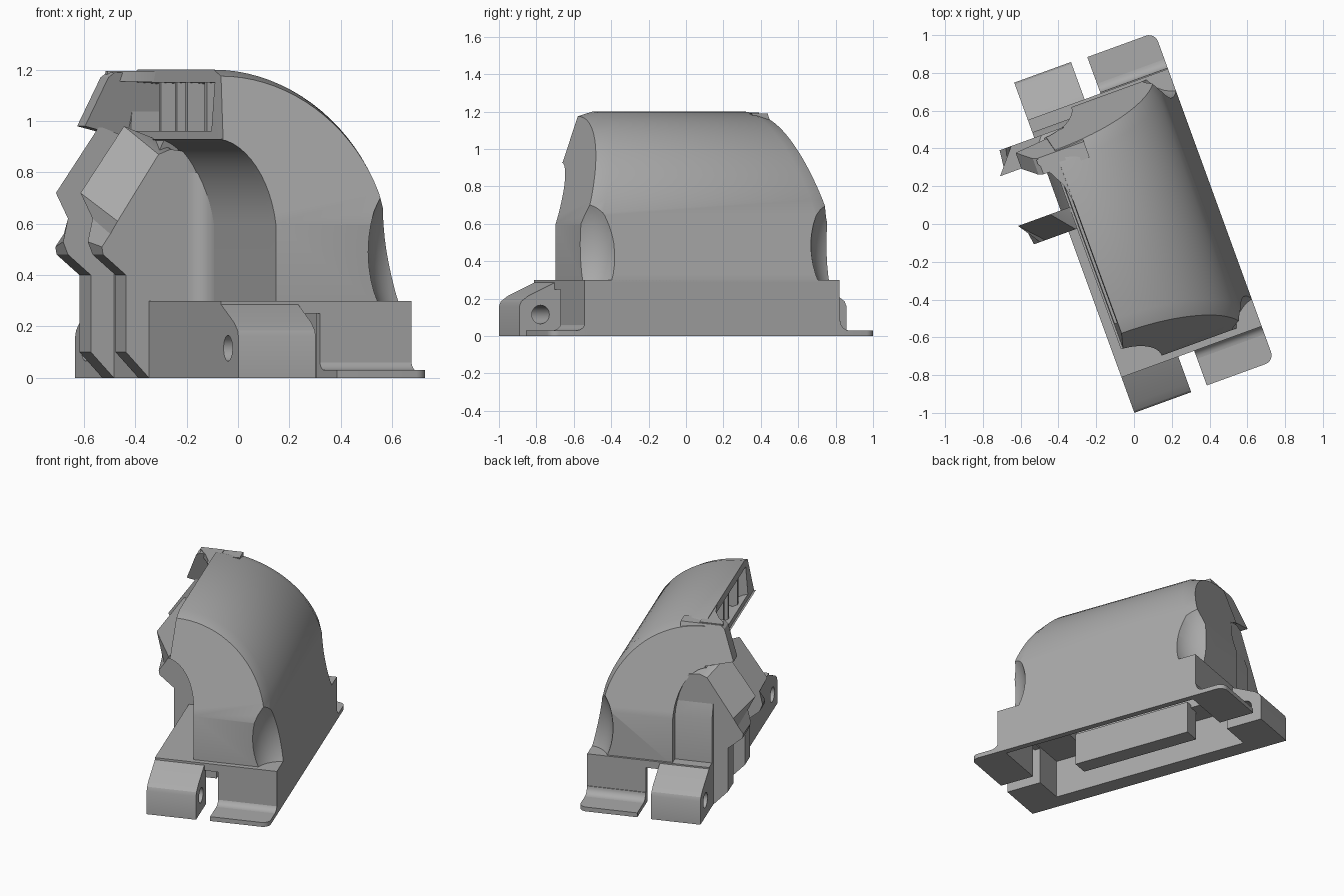
import bpy, bmesh
from math import sin, cos, radians
from mathutils import Matrix, Vector

cube = bpy.data.objects.get("Cube")
if cube:
    bpy.data.objects.remove(cube, do_unlink=True)

grey = bpy.data.materials.new("plastic grey")
grey.use_nodes = True
COLOR = (0.4, 0.4, 0.4, 1)
grey.diffuse_color = COLOR
grey.node_tree.nodes["Principled BSDF"].inputs["Base Color"].default_value = COLOR

TURN = Matrix.Rotation(radians(20), 4, 'Z')
PLACE = {'u': lambda p, t: (t, p[0], p[1]),
         'v': lambda p, t: (p[0], t, p[1]),
         'z': lambda p, t: (p[0], p[1], t)}
LEAN, LEAN_START = 0.32, 0.6


def finish(bm, name):
    bmesh.ops.recalc_face_normals(bm, faces=bm.faces)
    bm.transform(TURN)
    mesh = bpy.data.meshes.new(name)
    bm.to_mesh(mesh)
    bm.free()
    mesh.materials.append(grey)
    ob = bpy.data.objects.new(name, mesh)
    bpy.context.collection.objects.link(ob)
    return ob


def loft(name, sections, axis, lean=False):
    """Skin matching outlines along one body axis; lean tilts the ends in above a height."""
    bm = bmesh.new()
    rings = [[bm.verts.new(PLACE[axis](p, t)) for p in pts] for t, pts in sections]
    bm.faces.new(rings[0])
    bm.faces.new(rings[-1])
    n = len(rings[0])
    for r, q in zip(rings, rings[1:]):
        for i in range(n):
            j = (i + 1) % n
            bm.faces.new((r[i], r[j], q[j], q[i]))
    if lean:
        bmesh.ops.bisect_plane(bm, geom=bm.verts[:] + bm.edges[:] + bm.faces[:],
                               plane_co=(0, 0, LEAN_START), plane_no=(0, 0, 1))
        for v in bm.verts:
            v.co.y -= (1 if v.co.y > 0 else -1) * LEAN * max(0, v.co.z - LEAN_START)
    return finish(bm, name)


def prism(name, pts, axis, a, b, lean=False):
    return loft(name, [(a, pts), (b, pts)], axis, lean)


def box(name, u0, u1, v0, v1, z0, z1):
    return prism(name, [(u0, v0), (u1, v0), (u1, v1), (u0, v1)], 'z', z0, z1)


def ball(name, centre, radius, stretch):
    bm = bmesh.new()
    bmesh.ops.create_uvsphere(bm, u_segments=32, v_segments=20, radius=radius)
    bm.transform(Matrix.Translation(Vector(centre)) @ Matrix.Diagonal((1, 1, stretch, 1)))
    return finish(bm, name)


def cut(ob, *cutters):
    bpy.context.view_layer.objects.active = ob
    for c in cutters:
        m = ob.modifiers.new("cut", 'BOOLEAN')
        m.operation, m.solver, m.object = 'DIFFERENCE', 'EXACT', c
        bpy.ops.object.modifier_apply(modifier=m.name)


def arc(cu, cz, ru, rz, start, end, n):
    return [(cu + ru * cos(radians(start + (end - start) * i / n)),
             cz + rz * sin(radians(start + (end - start) * i / n))) for i in range(n + 1)]


def hood_outline(inset):
    r = 0.65 - inset
    return ([(0.45 - inset, 0.28), (0.45 - inset, 0.3)] + arc(-0.26, 0.55, r, r, 16, 90, 18)
            + [(-0.28, 0.93)] + arc(-0.31, 0.6, 0.21, 0.33, 85, 0, 12) + [(-0.1, 0.28)])


# Cutters: elbow passage, hollow underside, corner scoops, end notches
passage = prism("passage_cutter",
                [(0.40, 0.1), (0.40, 0.3)] + arc(-0.26, 0.55, 0.6, 0.6, 16, 90, 18)
                + [(-0.6, 1.15), (-0.6, 0.965)]
                + arc(-0.31, 0.6, 0.245, 0.365, 90, 0, 12) + [(-0.065, 0.1)],
                'v', -0.46, 0.46)
hollow = box("hollow_cutter", -0.23, 0.41, -0.70, 0.67, -0.1, 0.26)
scoops = [ball("scoop_cutter", (0.49, s * 0.76, 0.49), 0.215, 1.6) for s in (-1, 1)]
notches = [box("notch_cutter", -0.02, 0.07, s * 0.8, s * 0.6, -0.1, 0.25) for s in (-1, 1)]

# Arched hood with chamfered rims and leaning ends
hood = loft("hood", [(-0.705, hood_outline(0.025)), (-0.63, hood_outline(0)),
                     (0.62, hood_outline(0)), (0.695, hood_outline(0.025))], 'v', lean=True)
cut(hood, passage, *scoops)

# Base frame
base = box("base", -0.34, 0.45, -0.74, 0.71, 0, 0.3)
cut(base, hollow, passage, *notches)

for s, shift, end in ((-1, 0, "front"), (1, -0.02, "back")):
    def along(pts):
        return [(s * v + shift, z) for v, z in pts]

    # Hinge block with a cross hole
    block = prism(end + "_hinge_block",
                  along([(0.70, 0), (0.94, 0), (0.94, 0.16), (0.93, 0.185),
                         (0.89, 0.215), (0.71, 0.3), (0.70, 0.3)]), 'u', -0.34, -0.02)
    hole = prism(end + "_hole_cutter", along(arc(0.82, 0.115, 0.05, 0.05, 0, 345, 23)),
                 'u', -0.5, 0.2)
    cut(block, hole)
    bpy.data.objects.remove(hole)

    # Mounting foot with rounded outer corner and root fillet
    corner = arc(0.40, 0.885, 0.05, 0.05, 0, 90, 6)
    prism(end + "_foot", [(u, s * v + shift) for u, v in [(0.07, 0.71), (0.45, 0.71)] + corner
                          + [(0.07, 0.935)]], 'z', 0, 0.03)
    prism(end + "_foot_fillet",
          along([(0.71, 0.02)] + arc(0.785, 0.08, 0.05, 0.05, 270, 180, 6) + [(0.71, 0.08)]),
          'u', 0.07, 0.45)

# Inner core below the outlet
prism("core", [(-0.34, 0.26), (-0.34, 0.74), (-0.27, 0.93), (-0.18, 0.88),
               (-0.08, 0.7), (-0.08, 0.26)], 'v', 0.2, 0.64, lean=True)

# Fillet where the side recess meets the core
prism("recess_fillet",
      [(-0.09, 0.12), (-0.09, 0.0)]
      + arc(-0.18, 0.0, 0.08, 0.08, 0, 90, 8) + [(-0.18, 0.12)], 'z', 0.28, 0.8)

# Two cable clip blades, sloped back on their outer upper corners
foot_edge = [(-0.30, 0), (-0.34, 0), (-0.435, 0.1), (-0.435, 0.4), (-0.53, 0.48)]
root_edge = [(-0.18, 0.88), (-0.08, 0.7), (-0.08, 0.28), (-0.30, 0.28)]
full = foot_edge + [(-0.55, 0.53), (-0.53, 0.62), (-0.58, 0.72), (-0.40, 0.98),
                    (-0.27, 0.93)] + root_edge
sloped = foot_edge + [(-0.535, 0.51), (-0.50, 0.56), (-0.47, 0.61), (-0.30, 0.87),
                      (-0.25, 0.89)] + root_edge
loft("front_clip", [(0.08, sloped), (0.2, full)], 'v')
loft("back_clip", [(0.48, full), (0.61, sloped)], 'v')

# Flared lip on the outlet
prism("lip_roof", [(-0.24, 0.12), (-0.26, 0.22), (-0.28, 0.32), (-0.32, 0.40), (-0.37, 0.47),
                   (-0.37, 0.495), (-0.22, 0.495)], 'z', 1.155, 1.195)
prism("lip_wall", [(-0.1, 1.19), (-0.36, 1.19), (-0.385, 1.17), (-0.46, 0.98),
                   (-0.38, 0.96), (-0.26, 0.93), (-0.1, 0.95)], 'v', 0.60, 0.69, lean=True)

# Ribs inside the outlet
for i, v in enumerate((-0.32, -0.1, 0.02, 0.2)):
    box("outlet_rib_%d" % (i + 1), -0.25, -0.08, v - 0.012, v + 0.012, 0.94, 1.17)

# Rail under the recess
box("under_rail", -0.13, -0.02, -0.44, 0.38, 0.06, 0.28)

for c in [passage, hollow] + scoops + notches:
    bpy.data.objects.remove(c)

# Smooth shading with sharp edges kept
bpy.ops.object.select_all(action='DESELECT')
for ob in bpy.context.scene.objects:
    if ob.type == 'MESH':
        ob.select_set(True)
        bpy.context.view_layer.objects.active = ob
bpy.ops.object.shade_smooth_by_angle(angle=radians(25))
